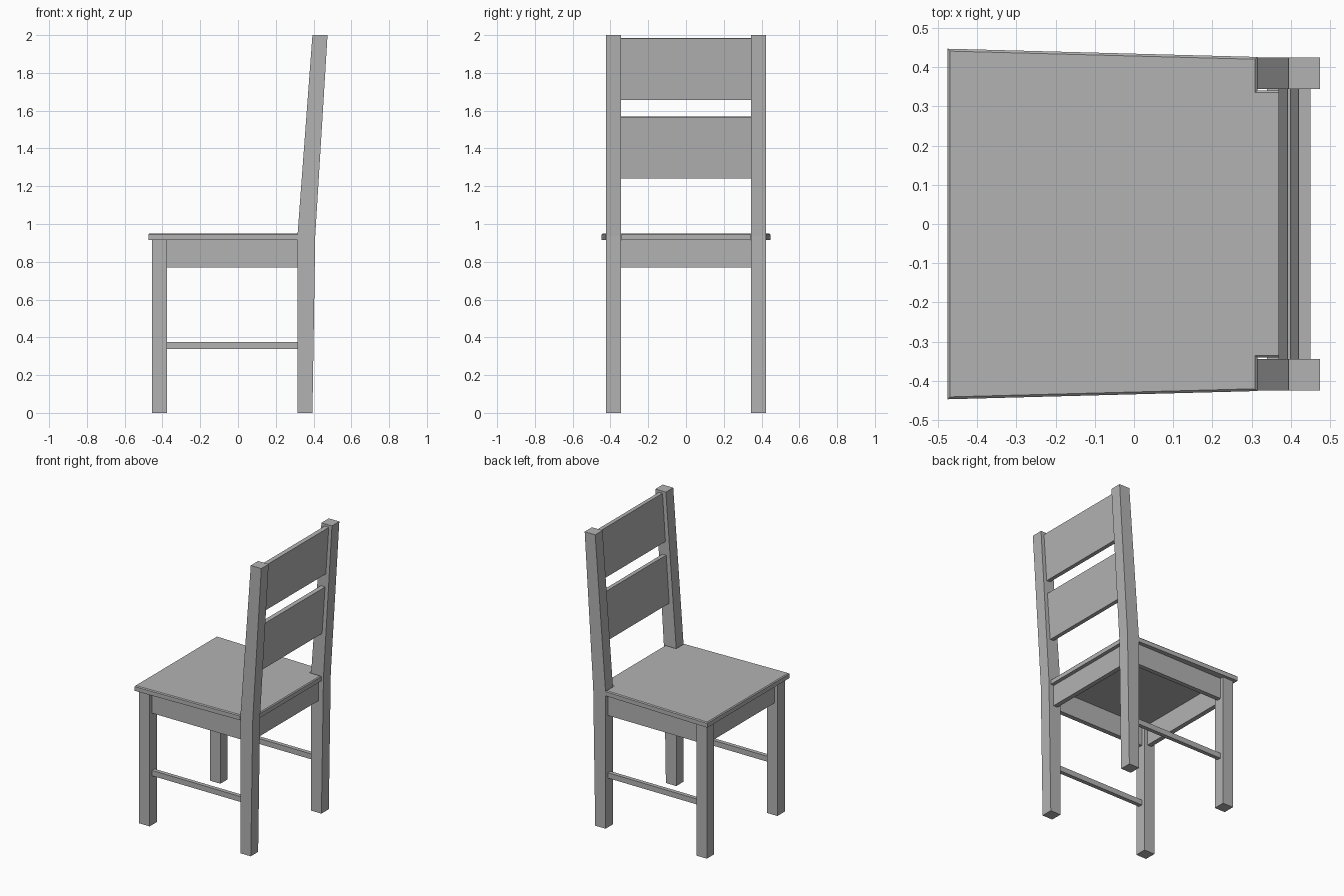
import bpy
import bmesh

cube = bpy.data.objects.get("Cube")
if cube:
    bpy.data.objects.remove(cube, do_unlink=True)

# One plain grey finish
grey = bpy.data.materials.new("plain_grey")
grey.use_nodes = True
colour = (0.45, 0.45, 0.45, 1)
grey.diffuse_color = colour
grey.node_tree.nodes["Principled BSDF"].inputs["Base Color"].default_value = colour


def prism(name, base, offset, bevel=0):
    """Extrude a flat outline by an offset, optionally chamfering the far rim."""
    bm = bmesh.new()
    face = bm.faces.new([bm.verts.new(p) for p in base])
    far = bmesh.ops.extrude_face_region(bm, geom=[face], use_keep_orig=True)["geom"]
    bmesh.ops.translate(bm, vec=offset, verts=[v for v in far if isinstance(v, bmesh.types.BMVert)])
    bmesh.ops.recalc_face_normals(bm, faces=bm.faces)
    if bevel:
        rim = [e for e in far if isinstance(e, bmesh.types.BMEdge)]
        bmesh.ops.bevel(bm, geom=rim, offset=bevel, segments=1, affect='EDGES')
    mesh = bpy.data.meshes.new(name)
    bm.to_mesh(mesh)
    bm.free()
    mesh.materials.append(grey)
    obj = bpy.data.objects.new(name, mesh)
    bpy.context.collection.objects.link(obj)
    return obj


def side_profile(name, profile, y0, y1):
    return prism(name, [(x, y0, z) for x, z in profile], (0, y1 - y0, 0))


def box(name, x0, x1, y0, y1, z0, z1):
    return side_profile(name, [(x0, z0), (x1, z0), (x1, z1), (x0, z1)], y0, y1)


INNER, OUTER = 0.344, 0.424      # leg faces across the width
SEAT_BOTTOM, SEAT_TOP = 0.915, 0.95
FRONT0, FRONT1, BACK0 = -0.455, -0.375, 0.315

# Legs, side aprons and stretchers, mirrored across the width
post = [(BACK0, 0), (0.394, 0), (0.409, 0.94), (0.474, 2), (0.394, 2), (BACK0, 0.94)]
for side, s in (("left", 1), ("right", -1)):
    y0, y1 = sorted((s * INNER, s * OUTER))
    mid = s * (INNER + OUTER) / 2
    side_profile(f"back_post_{side}", post, y0, y1)
    box(f"front_leg_{side}", FRONT0, FRONT1, y0, y1, 0, SEAT_BOTTOM)
    box(f"side_apron_{side}", FRONT1, BACK0, mid - 0.016, mid + 0.016, 0.77, SEAT_BOTTOM)
    box(f"stretcher_{side}", FRONT1, BACK0, mid - 0.014, mid + 0.014, 0.338, 0.375)

# Cross aprons under the seat
for name, x in (("front_apron", -0.415), ("back_apron", 0.355)):
    box(name, x - 0.016, x + 0.016, -INNER, INNER, 0.77, SEAT_BOTTOM)

# Tapered seat, notched around the back posts
half = [(-0.475, 0.447), (BACK0, 0.426), (BACK0, 0.341), (0.396, 0.341)]
outline = half + [(x, -y) for x, y in reversed(half)]
prism("seat", [(x, y, SEAT_BOTTOM) for x, y in outline],
      (0, 0, SEAT_TOP - SEAT_BOTTOM), bevel=0.006)

# Backrest slats, leaning with the posts
def slat_x(z):
    return 0.369 + 0.068 * (z - 1.24)


for name, z0, z1 in (("lower_slat", 1.24, 1.568), ("upper_slat", 1.657, 1.985)):
    side_profile(name, [(slat_x(z0), z0 + 0.002), (slat_x(z0) + 0.03, z0),
                        (slat_x(z1) + 0.03, z1 - 0.002), (slat_x(z1), z1)], -INNER, INNER)
